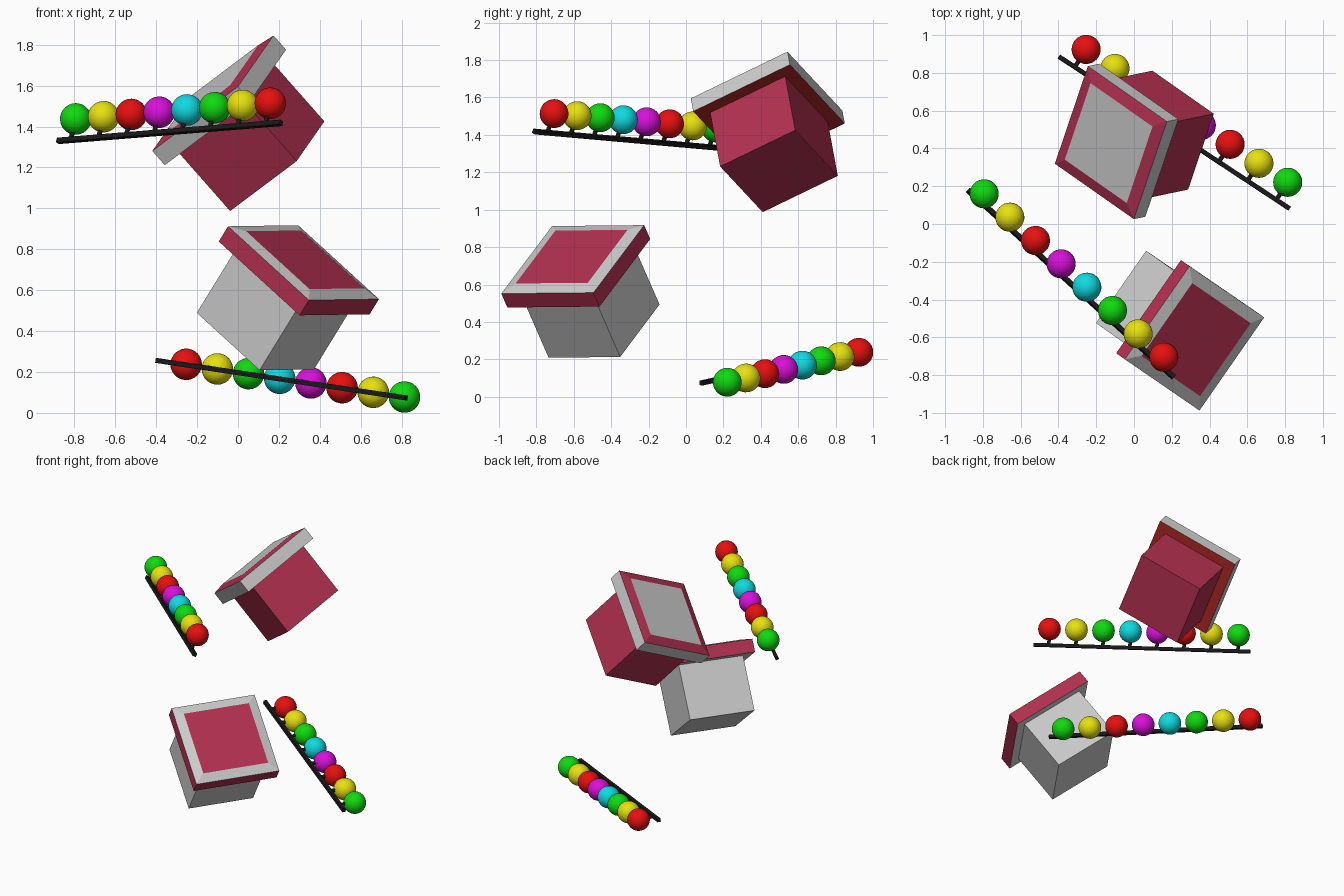
import bpy, bmesh
from mathutils import Vector, Matrix

if "Cube" in bpy.data.objects:
    bpy.data.objects.remove(bpy.data.objects["Cube"])


def mat(name, r, g, b):
    m = bpy.data.materials.new(name)
    m.diffuse_color = (r, g, b, 1)
    m.use_nodes = True
    m.node_tree.nodes["Principled BSDF"].inputs["Base Color"].default_value = m.diffuse_color
    return m


MAROON = mat("maroon", 0.45, 0.03, 0.08)
LINING = mat("lid_lining", 0.40, 0.02, 0.015)
GREY = mat("grey", 0.8, 0.8, 0.8)
BLACK = mat("black", 0.01, 0.01, 0.01)
RED = mat("red", 0.8, 0.005, 0.005)
GREEN = mat("green", 0.005, 0.7, 0.005)
YELLOW = mat("yellow", 0.8, 0.75, 0.005)
MAGENTA = mat("magenta", 0.7, 0.005, 0.7)
CYAN = mat("cyan", 0.005, 0.7, 0.75)


def frame(x, n, origin):
    """Matrix with the given x axis, z axis close to n, and origin."""
    x = Vector(x).normalized()
    n = Vector(n)
    n = (n - n.dot(x) * x).normalized()
    m = Matrix((x, n.cross(x), n)).transposed().to_4x4()
    m.translation = Vector(origin)
    return m


def finish(bm, name, mats, world):
    me = bpy.data.meshes.new(name)
    bm.to_mesh(me)
    bm.free()
    for m in mats:
        me.materials.append(m)
    ob = bpy.data.objects.new(name, me)
    ob.matrix_world = world
    bpy.context.collection.objects.link(ob)
    return ob


def box(size, center):
    bm = bmesh.new()
    bmesh.ops.create_cube(bm, size=1, matrix=Matrix.Translation(center) @ Matrix.Diagonal((*size, 1)))
    bm.normal_update()
    return bm


def gift_box(name, world, main, accent, lining):
    # body
    finish(box((0.466, 0.466, 0.40), (0, 0, 0.20)), name + "_body", [main], world)
    # lid: accent sides, main-coloured rim, slightly raised accent panel
    bm = box((0.6, 0.6, 0.093), (0, 0, 0.4335))
    for f in bm.faces:
        f.material_index = 2 if f.normal.z < -0.5 else 1
    top = max(bm.faces, key=lambda f: f.calc_center_median().z)
    rim = bmesh.ops.inset_individual(bm, faces=[top], thickness=0.065, depth=0.018,
                                     use_even_offset=True)["faces"]
    for f in rim:
        f.material_index = 0
    top.material_index = 1
    finish(bm, name + "_lid", [main, accent, lining], world)


gift_box("grey_box", frame((0.659, -0.452, -0.602), (0.490, -0.349, 0.798), (0.085, -0.438, 0.351)),
         GREY, MAROON, GREY)
gift_box("maroon_box", frame((0.697, -0.489, 0.524), (-0.655, -0.138, 0.743), (0.192, 0.497, 1.206)),
         MAROON, GREY, LINING)


def bauble_string(name, start, end, up):
    start, end = Vector(start), Vector(end)
    length = (end - start).length
    world = frame(end - start, up, start)
    # bar
    finish(box((length, 0.024, 0.024), (length / 2, 0, 0)), name + "_bar", [BLACK], world)
    colours = [GREEN, YELLOW, RED, MAGENTA, CYAN, GREEN, YELLOW, RED]
    for i, c in enumerate(colours):
        x = 0.084 + 0.184 * i
        # peg
        bm = bmesh.new()
        bmesh.ops.create_cone(bm, cap_ends=True, segments=12, radius1=0.012, radius2=0.012,
                              depth=0.06, matrix=Matrix.Translation((x, 0, 0.03)))
        finish(bm, f"{name}_peg_{i + 1}", [BLACK], world)
        # bauble
        bm = bmesh.new()
        bmesh.ops.create_uvsphere(bm, u_segments=32, v_segments=16, radius=0.077,
                                  matrix=Matrix.Translation((x, 0, 0.111)))
        for f in bm.faces:
            f.smooth = True
        finish(bm, f"{name}_bauble_{i + 1}", [c], world)


bauble_string("upper_string", (-0.88, 0.18, 1.33), (0.211, -0.812, 1.418), (0.025, 0.036, 0.1025))
bauble_string("lower_string", (0.823, 0.082, 0.073), (-0.397, 0.886, 0.256), (0.061, 0.093, -0.006))
